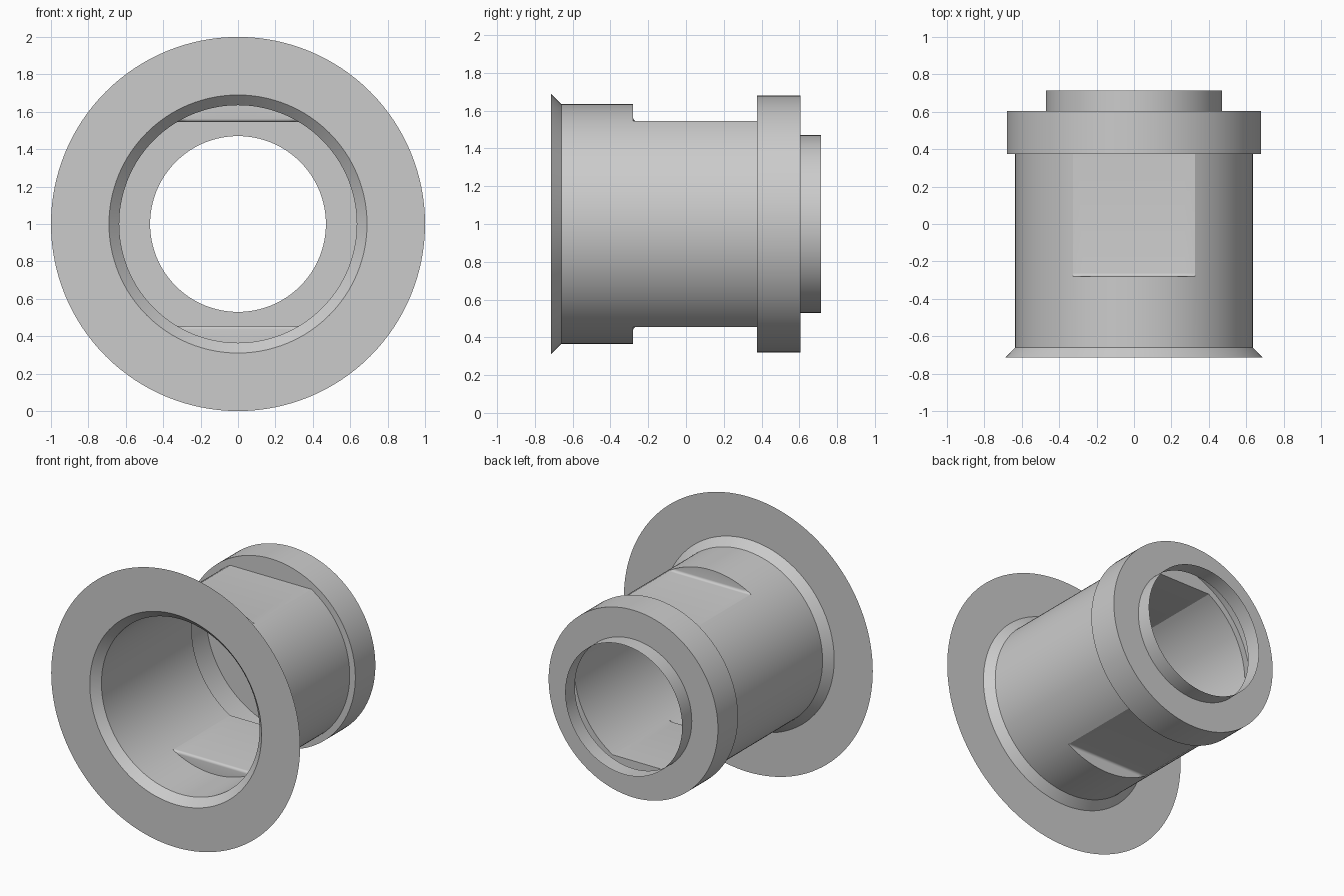
import bpy, bmesh, math

cube = bpy.data.objects.get("Cube")
if cube:
    bpy.data.objects.remove(cube, do_unlink=True)

BORE, FLAT, AXIS_Z, SEGMENTS = 0.635, 0.545, 1.0, 128
STEP_Y, COLLAR_Y, BACK_Y, END_Y = -0.28, 0.375, 0.605, 0.715

grey = bpy.data.materials.new("plain grey")
grey.use_nodes = True
colour = (0.6, 0.6, 0.6, 1)
grey.diffuse_color = colour
grey.node_tree.nodes["Principled BSDF"].inputs["Base Color"].default_value = colour

# Evenly spaced angles, with the nearest ones moved onto the edges of the flats
angles = [2 * math.pi * i / SEGMENTS for i in range(SEGMENTS)]
edge = math.asin(FLAT / BORE)
for a in (edge, math.pi - edge, math.pi + edge, 2 * math.pi - edge):
    angles[round(a / (2 * math.pi) * SEGMENTS)] = a


def shell(name, sections):
    """Thin open shell around the y axis; each section is (y, radius, half height)."""
    bm = bmesh.new()
    rings = []
    for y, r, limit in sections:
        ring = []
        for a in angles:
            z = max(-limit, min(limit, r * math.sin(a)))
            ring.append(bm.verts.new((r * math.cos(a), y, AXIS_Z + z)))
        rings.append(ring)
    for r0, r1 in zip(rings, rings[1:]):
        for j in range(SEGMENTS):
            k = (j + 1) % SEGMENTS
            bm.faces.new((r0[j], r1[j], r1[k], r0[k]))
    bmesh.ops.remove_doubles(bm, verts=bm.verts, dist=0.00005)
    mesh = bpy.data.meshes.new(name)
    bm.to_mesh(mesh)
    bm.free()
    mesh.materials.append(grey)
    obj = bpy.data.objects.new(name, mesh)
    bpy.context.collection.objects.link(obj)
    bpy.ops.object.select_all(action='DESELECT')
    obj.select_set(True)
    bpy.context.view_layer.objects.active = obj
    bpy.ops.object.shade_smooth_by_angle(angle=math.radians(25))
    return obj


# Flat front flange with a chamfered mouth
shell("front_flange", [(-0.715, 1, 2), (-0.715, 0.69, 2), (-0.66, BORE, 2)])

# Barrel with two wrench flats, each ending in a filleted step
fillet = 0.018
steps = [math.pi / 2 * i / 5 for i in range(6)]
barrel = [(-0.66, BORE, 2), (STEP_Y, BORE, 2)]
barrel += [(STEP_Y + fillet * (1 - math.cos(t)), BORE,
            FLAT + fillet * (1 - math.sin(t))) for t in steps]
barrel.append((COLLAR_Y, BORE, FLAT))
shell("barrel", barrel)

# Collar, closed down to the flats at its front and to the spigot at its back
shell("rear_collar", [(COLLAR_Y, BORE, FLAT), (COLLAR_Y, 0.68, 2),
                      (BACK_Y, 0.68, 2), (BACK_Y, 0.47, 2)])

# Open rear spigot
shell("rear_spigot", [(BACK_Y, 0.47, 2), (END_Y, 0.47, 2)])
